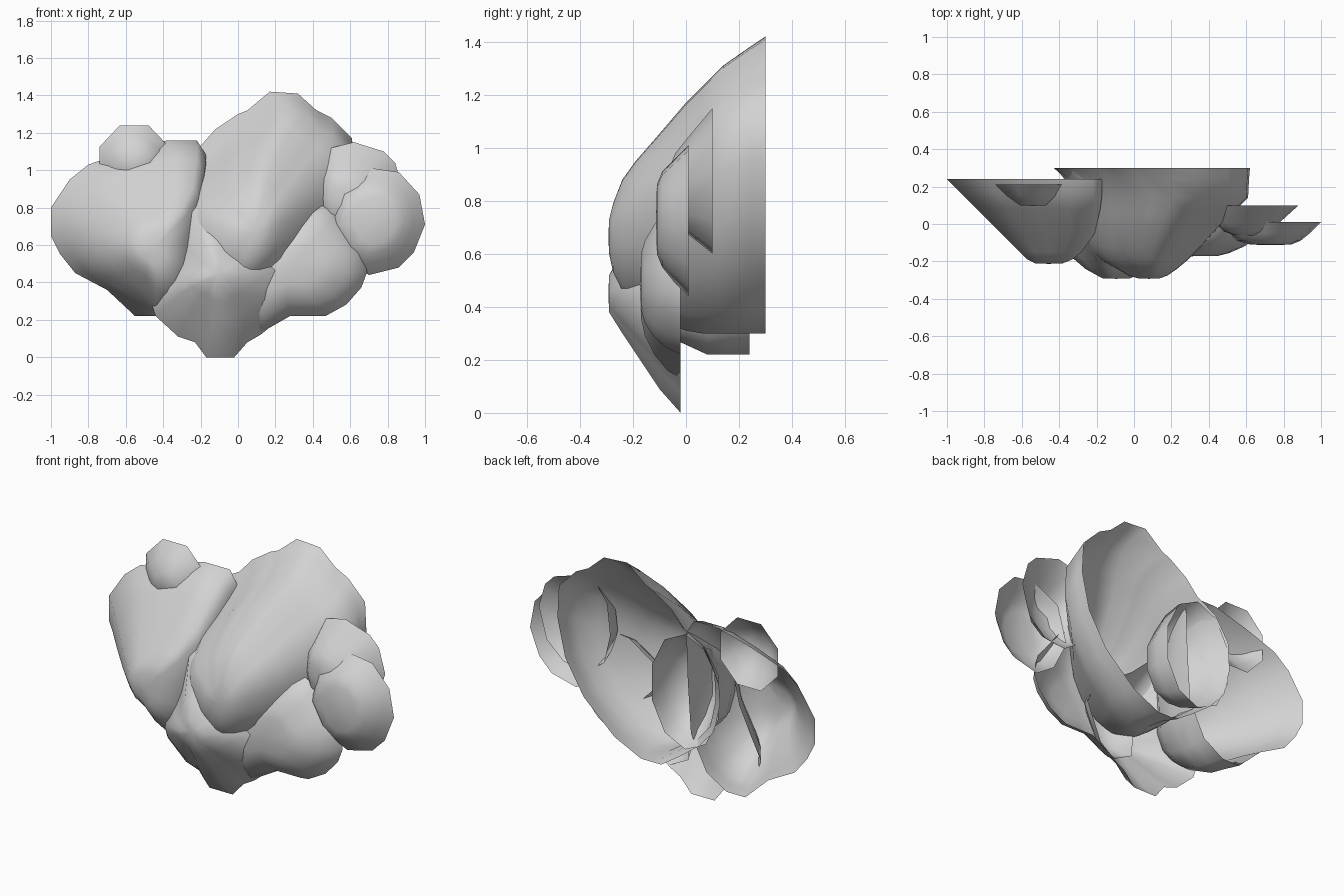
import bpy, bmesh, math

grey = bpy.data.materials.new("cloud_grey")
grey.diffuse_color = (0.65, 0.65, 0.65, 1)


def puff(name, outline, sections):
    """Open-backed shell: the outline is fitted to a box (x0, x1, z0, z1) at each depth y."""
    xs, zs = [p[0] for p in outline], [p[1] for p in outline]
    x_min, z_min = min(xs), min(zs)
    w, h = max(xs) - x_min, max(zs) - z_min
    bm = bmesh.new()
    rings = []
    for y, x0, x1, z0, z1 in sections:
        rings.append([bm.verts.new((x0 + (x - x_min) / w * (x1 - x0), y,
                                    z0 + (z - z_min) / h * (z1 - z0))) for x, z in outline])
    n = len(outline)
    for a, b in zip(rings, rings[1:]):
        for i in range(n):
            j = (i + 1) % n
            bm.faces.new((a[i], a[j], b[j], b[i]))
    # front cap as a fan
    y, x0, x1, z0, z1 = sections[-1]
    tip = bm.verts.new(((x0 + x1) / 2, y - 0.003, (z0 + z1) / 2))
    for i in range(n):
        bm.faces.new((rings[-1][i], rings[-1][(i + 1) % n], tip))
    bm.normal_update()
    if bm.faces[-1:][0].normal.y > 0:
        bmesh.ops.reverse_faces(bm, faces=bm.faces[:])
    me = bpy.data.meshes.new(name)
    bm.to_mesh(me)
    bm.free()
    me.materials.append(grey)
    me.shade_smooth()
    ob = bpy.data.objects.new(name, me)
    bpy.context.collection.objects.link(ob)


def round_outline(n, turn=0.5):
    return [(math.cos((i + turn) * math.tau / n), math.sin((i + turn) * math.tau / n))
            for i in range(n)]


# Tall centre puff, leaning forward at the bottom
puff("centre_puff",
     [(.17, 1.42), (.32, 1.41), (.42, 1.32), (.5, 1.28), (.61, 1.17), (.62, .98), (.57, .76),
      (.45, .56), (.25, .38), (.08, .30), (-.05, .30), (-.17, .38), (-.29, .47), (-.39, .58),
      (-.43, .75), (-.42, .92), (-.33, 1.06), (-.2, 1.13), (-.12, 1.22), (0, 1.3), (.05, 1.32)],
     [(.30, -.43, .62, .30, 1.42), (.24, -.36, .615, .30, 1.38), (.14, -.32, .61, .30, 1.31),
      (.06, -.30, .53, .30, 1.23), (0, -.29, .47, .31, 1.17), (-.12, -.24, .36, .36, 1.03),
      (-.19, -.18, .29, .41, .95), (-.24, -.09, .23, .46, .88), (-.275, -.03, .18, .53, .79),
      (-.29, .02, .14, .60, .73)])

# Wide left puff with a raised shoulder
puff("left_puff",
     [(-.38, 1.16), (-.22, 1.16), (-.17, 1.08), (-.18, .8), (-.2, .5), (-.3, .3), (-.43, .22),
      (-.55, .22), (-.7, .36), (-.87, .45), (-.95, .55), (-1, .65), (-1, .8), (-.9, .95),
      (-.8, 1.03), (-.6, 1.1)],
     [(.24, -1, -.17, .22, 1.16), (.16, -.92, -.17, .22, 1.13), (.08, -.84, -.18, .22, 1.06),
      (-.05, -.71, -.21, .28, .91), (-.15, -.61, -.28, .37, .79), (-.19, -.57, -.33, .43, .73),
      (-.21, -.53, -.38, .49, .67)])

# Hidden puff between the left and centre puffs
puff("rear_puff", round_outline(10),
     [(.30, -.42, .01, .43, 1.10), (.20, -.34, .01, .46, 1.06), (.10, -.29, -.01, .53, .99),
      (.04, -.24, -.07, .63, .90)])

# Small puff on the upper left
puff("small_top_puff", round_outline(8),
     [(.21, -.74, -.37, .85, 1.24), (.15, -.68, -.42, .92, 1.18), (.10, -.61, -.47, .98, 1.11)])

# Two low front puffs
puff("low_front_puff",
     [(-.2, .85), (-.13, .84), (0, .72), (.15, .62), (.32, .44), (.22, .2), (.12, .12),
      (.05, .08), (-.02, 0), (-.17, 0), (-.23, .08), (-.32, .11), (-.44, .22), (-.47, .31),
      (-.4, .45), (-.33, .6), (-.28, .82)],
     [(-.02, -.47, .32, 0, .85), (-.10, -.41, .27, .09, .8), (-.18, -.33, .19, .21, .70),
      (-.24, -.26, .09, .30, .61), (-.29, -.17, -.02, .38, .52)])
puff("low_right_puff",
     [(.45, .81), (.52, .77), (.62, .64), (.67, .58), (.69, .46), (.66, .38), (.58, .29),
      (.47, .23), (.28, .23), (.12, .14), (.0, .2), (-.02, .5), (.2, .68), (.38, .8)],
     [(-.02, -.02, .69, .13, .81), (-.07, .0, .66, .16, .78), (-.12, .03, .59, .22, .71),
      (-.155, .07, .51, .29, .65), (-.17, .12, .45, .36, .60)])

# Two puffs on the right
puff("far_right_puff",
     [(.72, 1.01), (.86, .99), (.97, .87), (1, .71), (.94, .56), (.86, .48), (.70, .44),
      (.58, .52), (.49, .7), (.55, .92)],
     [(.01, .49, 1, .44, 1.01), (-.05, .51, .94, .5, .95), (-.09, .55, .89, .55, .91),
      (-.11, .62, .84, .60, .86)])
puff("upper_right_puff",
     [(.50, 1.12), (.62, 1.15), (.78, 1.1), (.84, 1.04), (.88, .9), (.83, .72), (.72, .62),
      (.58, .60), (.46, .68), (.42, .85), (.44, 1.03)],
     [(.10, .42, .88, .60, 1.15), (.0, .44, .77, .68, 1.03), (-.04, .48, .71, .74, .98),
      (-.06, .54, .66, .79, .93)])
